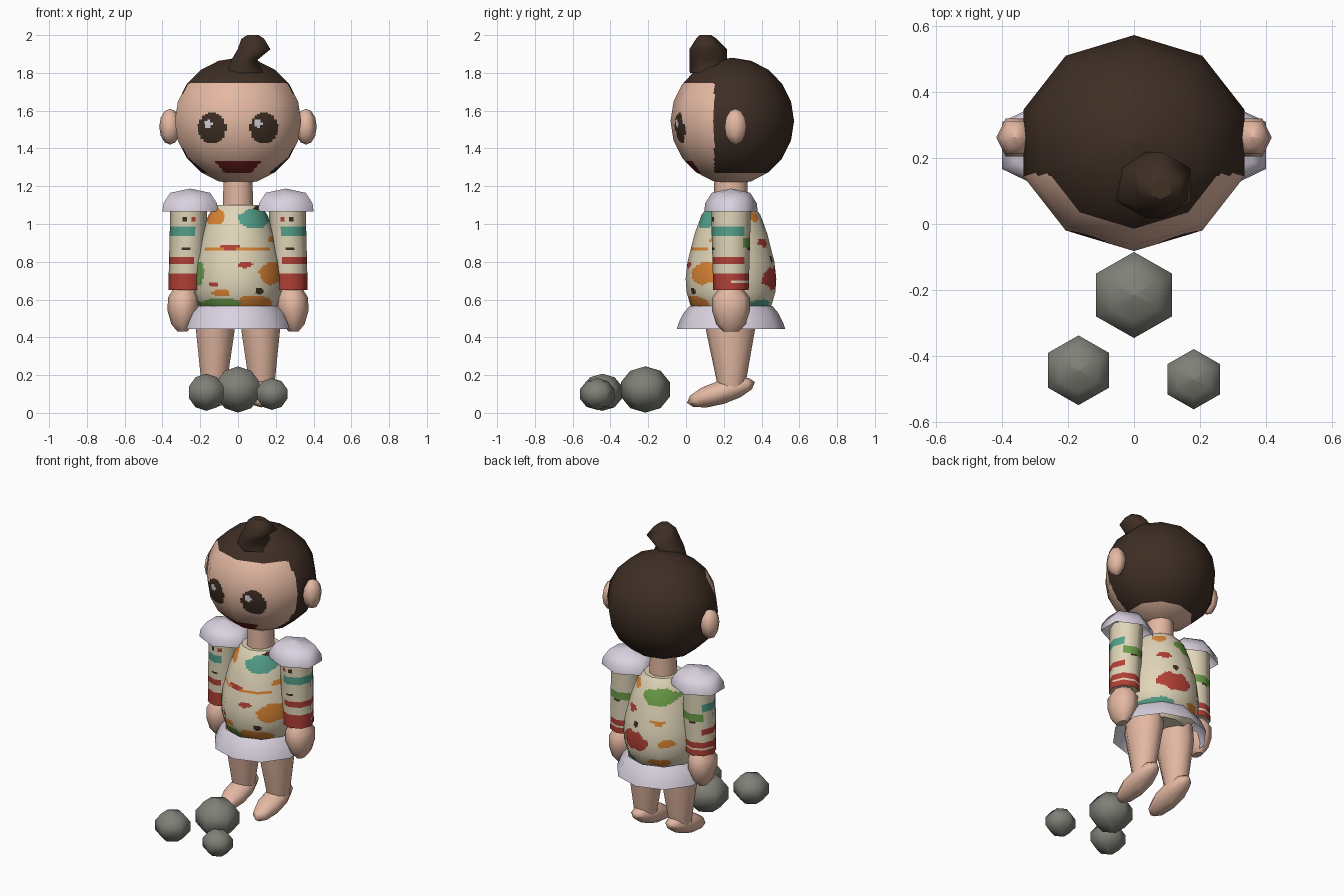
import bpy
import math
from mathutils import Vector

if "Cube" in bpy.data.objects:
    bpy.data.objects.remove(bpy.data.objects["Cube"])


def srgb(r, g, b):
    lin = [(c / 255 / 12.92) if c < 10 else ((c / 255 + 0.055) / 1.055) ** 2.4 for c in (r, g, b)]
    return (*lin, 1.0)


COLOURS = {
    "skin": srgb(228, 184, 162), "dark_brown": srgb(62, 46, 36), "stone_grey": srgb(128, 128, 120),
    "lavender": srgb(218, 210, 224), "cream": srgb(224, 213, 184), "red": srgb(178, 64, 54),
    "orange": srgb(218, 132, 52), "green": srgb(108, 158, 72), "teal": srgb(84, 160, 138),
    "lip_red": srgb(118, 36, 34),
}
MATS = {}
for key, col in COLOURS.items():
    MATS[key] = bpy.data.materials.new(key)
    MATS[key].diffuse_color = col


def loft(name, rings, n, paint, sub=1, start=90, bottom=True, top=True):
    """Skin rings (x, y, z, rx, ry); paint is a colour name or a rule on the face centre."""
    P = []
    for x, y, z, rx, ry in rings:
        angs = [math.radians(start + 360 * j / n) for j in range(n)]
        P.append([Vector((x + rx * math.cos(a), y + ry * math.sin(a), z)) for a in angs])
    m = len(P)
    N = [[((P[i][(j + 1) % n] - P[i][j - 1]).cross(P[min(i + 1, m - 1)][j] - P[max(i - 1, 0)][j])).normalized()
          for j in range(n)] for i in range(m)]

    # finer cells on the same flat facets, so that colour patches can be set per face
    def refine(G):
        out = []
        for r in range((m - 1) * sub + 1):
            i = min(r // sub, m - 2)
            v = r / sub - i
            for c in range(n * sub):
                j, u = c // sub, (c % sub) / sub
                k = (j + 1) % n
                out.append(G[i][j].lerp(G[i][k], u).lerp(G[i + 1][j].lerp(G[i + 1][k], u), v))
        return out
    verts, norms = refine(P), refine(N)
    w, h = n * sub, (m - 1) * sub
    faces = [(r * w + c, r * w + (c + 1) % w, (r + 1) * w + (c + 1) % w, (r + 1) * w + c)
             for r in range(h) for c in range(w)]
    if bottom:
        faces.append(tuple(reversed(range(w))))
    if top:
        faces.append(tuple(range(h * w, h * w + w)))
    me = bpy.data.meshes.new(name)
    me.from_pydata(verts, [], faces)
    me.update()
    names = [paint] if isinstance(paint, str) else list(COLOURS)
    for k in names:
        me.materials.append(MATS[k])
    loop_normals = []
    for p in me.polygons:
        p.use_smooth = True
        if len(names) > 1:
            p.material_index = names.index(paint(*p.center))
        for vi in p.vertices:
            loop_normals.append(p.normal.copy() if len(p.vertices) > 4 else norms[vi].normalized())
    me.normals_split_custom_set(loop_normals)
    ob = bpy.data.objects.new(name, me)
    bpy.context.collection.objects.link(ob)
    return ob


def ball(name, c, r, n, k, paint, **kw):
    """Ellipsoid with n sides and k bands."""
    rings = []
    for i in range(k + 1):
        t = -math.pi / 2 + math.pi * i / k
        q = max(math.cos(t), 0.01)
        rings.append((c[0], c[1], c[2] + r[2] * math.sin(t), r[0] * q, r[1] * q))
    return loft(name, rings, n, paint, **kw)


def in_spot(u, z, s):
    wobble = 1 + 0.15 * math.sin(70 * u + 50 * z)
    return ((u - s[0]) / s[2]) ** 2 + ((z - s[1]) / s[3]) ** 2 < wobble


CY = 0.238  # depth of the figure's axis


# Head: face, hair, eyes and mouth
def paint_head(x, y, z):
    if z > 1.745 or (y > 0.15 and z > 1.27):
        return "dark_brown"
    if y < 0.15:
        ax = abs(x)
        hx = -0.158 if x < 0 else 0.105
        if math.hypot(x - hx, z - 1.53) < 0.021:
            return "lavender"
        if ((ax - 0.138) / 0.074) ** 2 + ((z - 1.508) / 0.083) ** 2 < 1:
            return "dark_brown"
        if 1.27 < z < 1.33 and ax < 0.07 + 0.9 * (z - 1.27):
            return "lip_red"
    return "skin"


ball("head", (0, 0.245, 1.545), (0.352, 0.327, 0.335), 10, 10, paint_head, sub=14)

# Hair bun, curling to one side
loft("hair_bun", [(0.035, 0.125, 1.80, 0.11, 0.105), (0.035, 0.118, 1.87, 0.08, 0.10),
                  (0.085, 0.118, 1.925, 0.10, 0.10), (0.078, 0.108, 1.98, 0.07, 0.055),
                  (0.08, 0.103, 2.0, 0.035, 0.03)], 6, "dark_brown")

loft("neck", [(0, CY, 1.06, 0.085, 0.09), (0, CY, 1.26, 0.08, 0.088)], 10, "skin")

# Patterned top: spots as (x, z, half width, half height, colour)
FRONT = [(0.09, 1.03, 0.085, 0.05, "teal"), (-0.12, 1.04, 0.05, 0.045, "orange"),
         (-0.04, 0.88, 0.05, 0.018, "red"), (0.04, 0.785, 0.035, 0.018, "red"),
         (0.185, 0.74, 0.07, 0.06, "orange"), (-0.215, 0.74, 0.035, 0.065, "green"),
         (-0.09, 0.58, 0.12, 0.025, "green"), (0.09, 0.585, 0.1, 0.035, "orange"),
         (0.115, 0.645, 0.022, 0.018, "dark_brown"), (-0.09, 0.635, 0.05, 0.018, "orange"),
         (0.1, 1.08, 0.02, 0.015, "dark_brown"), (0.19, 0.92, 0.03, 0.015, "orange"),
         (-0.13, 0.68, 0.025, 0.012, "red"), (0, 0.87, 0.2, 0.007, "orange")]
BACK = [(-0.07, 1.0, 0.09, 0.05, "green"), (0.06, 0.71, 0.1, 0.06, "red"),
        (0.05, 0.81, 0.02, 0.018, "dark_brown"), (0.1, 0.9, 0.045, 0.018, "red"),
        (-0.09, 0.85, 0.04, 0.015, "orange"), (-0.15, 0.72, 0.04, 0.025, "orange"),
        (0.14, 0.575, 0.08, 0.025, "teal"), (0.1, 1.04, 0.035, 0.025, "orange"),
        (-0.1, 0.59, 0.06, 0.025, "orange")]


def paint_top(x, y, z):
    for s in (FRONT if y < CY else BACK):
        if in_spot(x, z, s):
            return s[4]
    return "cream"


loft("torso", [(0, CY, z, r, r) for z, r in
               ((0.50, 0.15), (0.57, 0.215), (0.64, 0.235), (0.71, 0.24), (0.80, 0.23),
                (0.95, 0.192), (1.05, 0.155), (1.10, 0.115))], 12, paint_top, sub=10)

loft("skirt_frill", [(0, CY, z, r, r) for z, r in
                     ((0.445, 0.287), (0.48, 0.275), (0.53, 0.25), (0.565, 0.22))],
     10, "lavender", bottom=False, top=False)


def paint_sleeve(x, y, z):
    ax = abs(x)
    if 0.655 < z < 0.735 and not (0.685 < z < 0.695 and y > CY):
        return "red"
    if 0.785 < z < 0.83 and ax > 0.235 and y < 0.31:
        return "red"
    if 0.94 < z < 0.99 and ax > 0.225 and y < 0.31:
        return "teal"
    if 0.88 < z < 0.93 and y > 0.3:
        return "green"
    if 1.015 < z < 1.04 and y < 0.25:
        if 0.27 < ax < 0.295:
            return "dark_brown"
        if 0.225 < ax < 0.245:
            return "red"
    if 0.86 < z < 0.87 and 0.25 < ax < 0.3:
        return "dark_brown"
    return "cream"


# Limbs, ears and shoulder frills on both sides
for s, side in ((1, "right"), (-1, "left")):
    loft(side + "_sleeve", [(s * (0.275 - 0.015 * t), CY, 0.65 + 0.45 * t, 0.094 + 0.004 * t, 0.094 + 0.012 * t)
                            for t in (0, 0.25, 0.5, 0.75, 1)], 8, paint_sleeve, sub=9, start=0)
    loft(side + "_shoulder_frill", [(s * 0.253, CY, z, 0.17 * f, 0.142 * f) for z, f in
                                    ((1.065, 1), (1.11, 0.96), (1.165, 0.72), (1.187, 0.02))],
         6, "lavender", bottom=False)
    loft(side + "_hand", [(s * x, CY, z, rx, ry) for x, z, rx, ry in
                          ((0.295, 0.43, 0.025, 0.04), (0.293, 0.47, 0.06, 0.078),
                           (0.29, 0.54, 0.083, 0.1), (0.288, 0.61, 0.083, 0.1),
                           (0.285, 0.66, 0.055, 0.06))], 8, "skin")
    loft(side + "_leg", [(s * 0.126, 0.24, 0.12, 0.066, 0.07), (s * 0.126, 0.24, 0.18, 0.074, 0.08),
                         (s * 0.12, 0.235, 0.44, 0.108, 0.13), (s * 0.115, 0.235, 0.54, 0.1, 0.13)],
         10, "skin")
    foot = ball(side + "_foot", (0, 0, 0), (0.077, 0.188, 0.062), 10, 6, "skin")
    foot.location = (s * 0.125, 0.185, 0.108)
    foot.rotation_euler = (math.radians(17), 0, 0)
    ball(side + "_ear", (s * 0.36, 0.262, 1.515), (0.057, 0.066, 0.095), 6, 6, "skin", start=0)

# Stones on the ground
for name, c, r in (("big_stone", (0, -0.215, 0.124), (0.139, 0.137, 0.122)),
                   ("left_stone", (-0.168, -0.443, 0.109), (0.112, 0.111, 0.098)),
                   ("right_stone", (0.181, -0.47, 0.1), (0.097, 0.096, 0.084))):
    ball(name, c, r, 6, 5, "stone_grey")

for m in bpy.data.materials:
    if m.users and not m.is_grease_pencil:
        m.use_nodes = True
        m.node_tree.nodes["Principled BSDF"].inputs["Base Color"].default_value = m.diffuse_color
